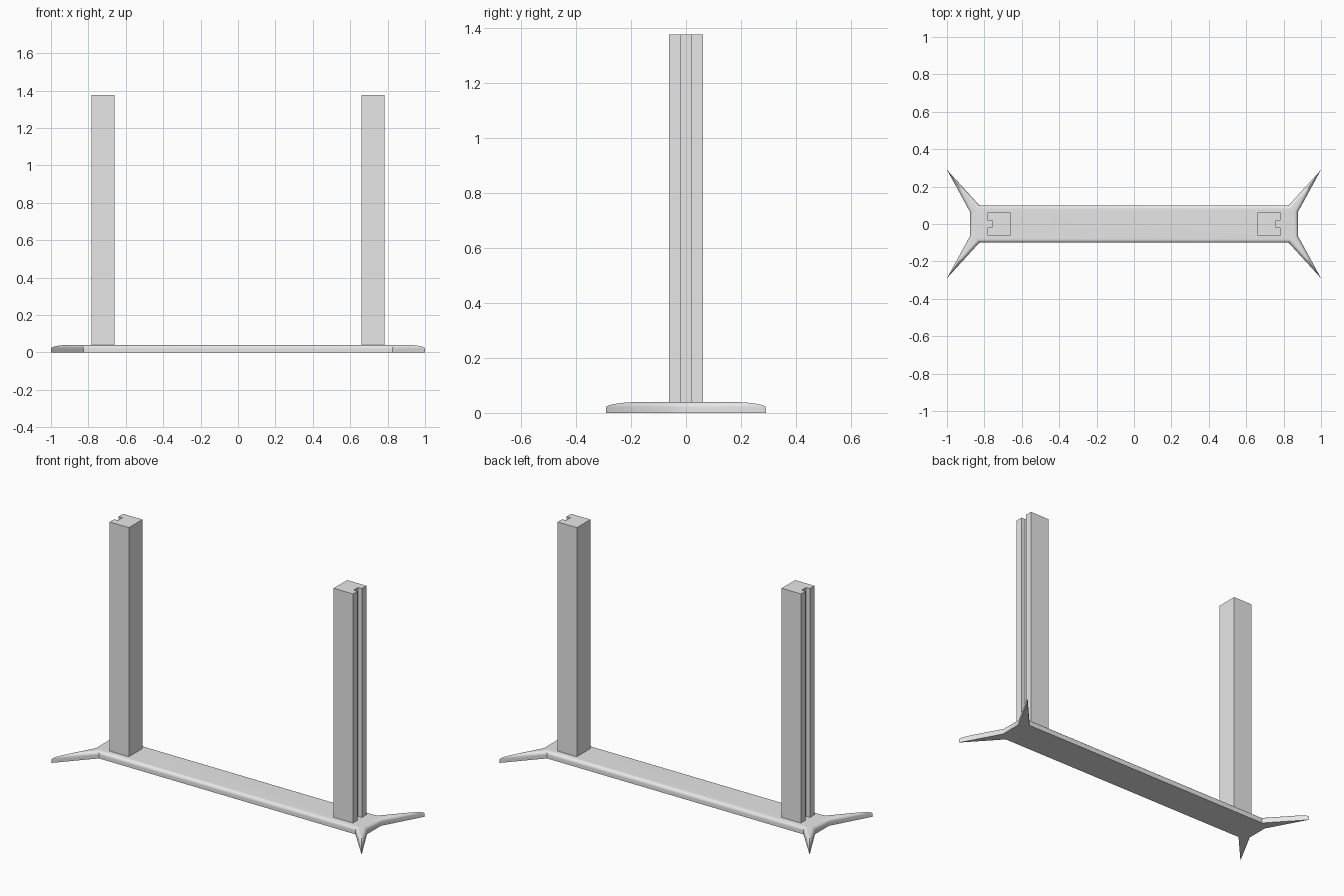
import bpy
import bmesh
import math
from mathutils import Vector

cube = bpy.data.objects.get("Cube")
if cube:
    bpy.data.objects.remove(cube, do_unlink=True)

grey = bpy.data.materials.new("light_grey")
grey.use_nodes = True
grey.diffuse_color = (0.8, 0.8, 0.8, 1)
grey.node_tree.nodes["Principled BSDF"].inputs["Base Color"].default_value = (0.8, 0.8, 0.8, 1)

BASE_H = 0.04
FILLET = 0.02
POST_TOP = 1.375
POST_X = 0.722
HALF = 0.062      # half width of a post
SLOT = 0.02       # half width of the post groove
DEPTH = 0.025     # depth of the post groove


def loft(name, layers):
    """Join stacked outlines (points, height) into a closed solid."""
    bm = bmesh.new()
    rings = [[bm.verts.new((p[0], p[1], z)) for p in pts] for pts, z in layers]
    n = len(rings[0])
    for low, high in zip(rings, rings[1:]):
        for i in range(n):
            j = (i + 1) % n
            bm.faces.new((low[i], low[j], high[j], high[i]))
    bm.faces.new(rings[0][::-1])
    bm.faces.new(rings[-1])
    bmesh.ops.recalc_face_normals(bm, faces=bm.faces)
    mesh = bpy.data.meshes.new(name)
    bm.to_mesh(mesh)
    bm.free()
    mesh.materials.append(grey)
    obj = bpy.data.objects.new(name, mesh)
    bpy.context.collection.objects.link(obj)
    return obj


def inset(points, d):
    """Move every edge of a counter-clockwise outline inward by d."""
    result = []
    for i, p in enumerate(points):
        a = (p - points[i - 1]).normalized()
        b = (points[(i + 1) % len(points)] - p).normalized()
        na, nb = Vector((-a.y, a.x)), Vector((-b.y, b.x))
        result.append(p + (na + nb) * d / (1 + na.dot(nb)))
    return result


# Base bar with pointed feet, its top edge rounded over
quarter = [Vector(p) for p in ((0.877, 0.065), (1.0, 0.29), (0.827, 0.1))]
outline = quarter + [Vector((-p.x, p.y)) for p in reversed(quarter)]
outline += [-p for p in outline]

layers = [(outline, 0)]
STEPS = 8
for k in range(STEPS + 1):
    t = math.pi / 2 * k / STEPS
    layers.append((inset(outline, FILLET * (1 - math.cos(t))),
                   BASE_H - FILLET + FILLET * math.sin(t)))
base = loft("base", layers)

# Posts with a groove along the outer side, set on tenons through the base
for side, s in (("left", 1), ("right", -1)):
    square = [(-HALF, -HALF), (HALF, -HALF), (HALF, HALF), (-HALF, HALF)]
    groove = [(HALF, -SLOT), (HALF - DEPTH, -SLOT), (HALF - DEPTH, SLOT), (HALF, SLOT)]
    profile = square[:2] + groove + square[2:]

    def place(pts):
        return [(s * (POST_X + x), y) for x, y in pts]

    loft(side + "_post", [(place(profile), BASE_H), (place(profile), POST_TOP)])
    loft(side + "_tenon", [(place(square), 0), (place(square), BASE_H)])
    cutter = loft(side + "_socket_cutter", [(place(square), -0.1), (place(square), 0.1)])
    cutter.hide_render = True
    cutter.hide_set(True)
    cut = base.modifiers.new(side + "_socket", "BOOLEAN")
    cut.operation = "DIFFERENCE"
    cut.solver = "EXACT"
    cut.object = cutter

# Apply the sockets and shade the rounded edge smoothly
bpy.context.view_layer.update()
cut_mesh = bpy.data.meshes.new_from_object(
    base.evaluated_get(bpy.context.evaluated_depsgraph_get()))
base.modifiers.clear()
base.data = cut_mesh
for name in ("left_socket_cutter", "right_socket_cutter"):
    bpy.data.objects.remove(bpy.data.objects[name], do_unlink=True)
bpy.ops.object.select_all(action="DESELECT")
base.select_set(True)
bpy.context.view_layer.objects.active = base
bpy.ops.object.shade_smooth_by_angle(angle=math.radians(30))
